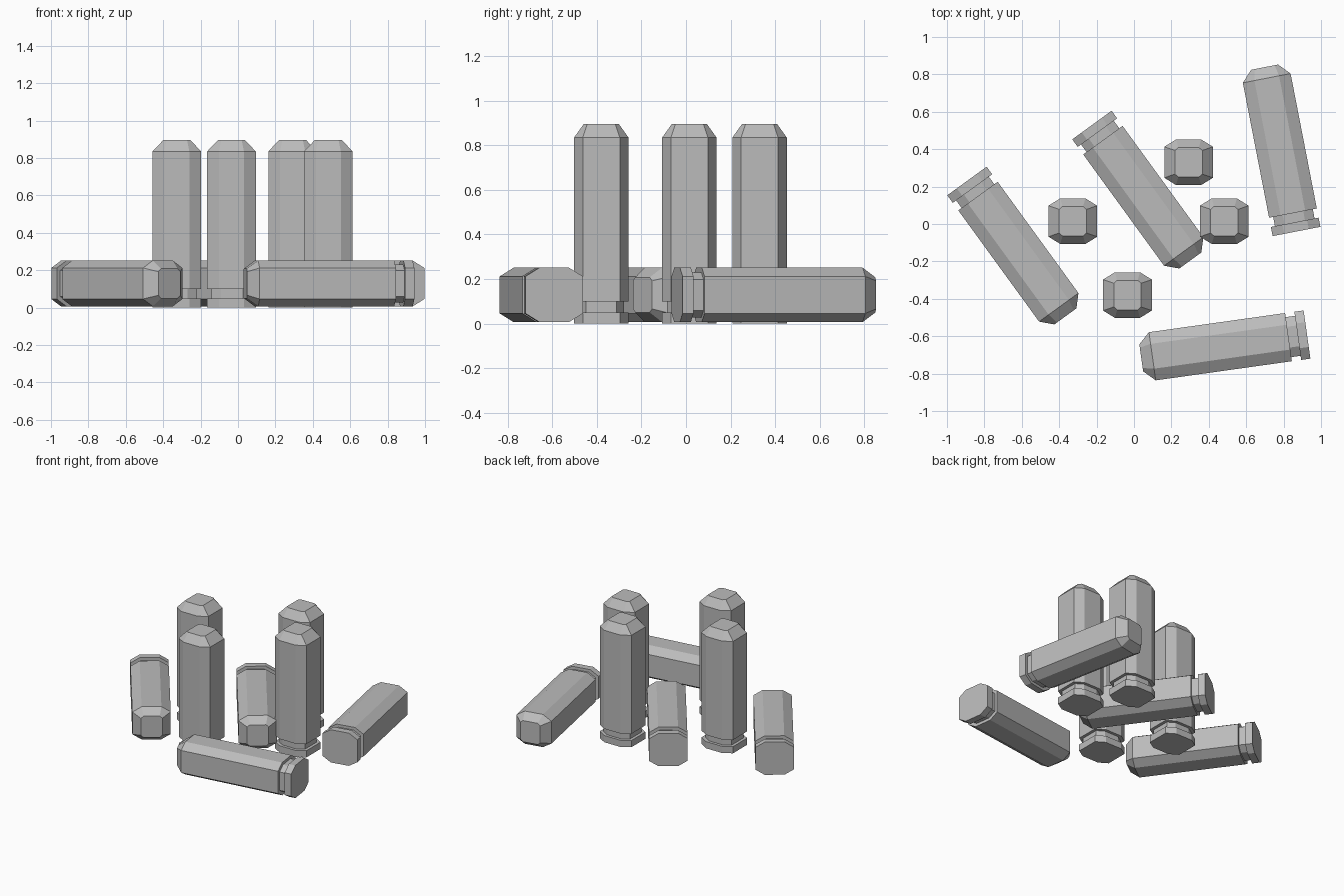
import bpy, bmesh
from math import radians, pi
from mathutils import Matrix, Vector

cube = bpy.data.objects.get("Cube")
if cube:
    bpy.data.objects.remove(cube, do_unlink=True)

metal = bpy.data.materials.new("plain grey")
metal.use_nodes = True
GREY = (0.5, 0.5, 0.5, 1)
metal.diffuse_color = GREY
metal.node_tree.nodes["Principled BSDF"].inputs["Base Color"].default_value = GREY


def octagon(hx, hy, fx, fy):
    """Corner points from half sizes and half lengths of the flat sides."""
    quarter = [(hx, fy), (fx, hy)]
    half = quarter + [(-x, y) for x, y in reversed(quarter)]
    return half + [(-x, -y) for x, y in half]


WIDE = octagon(0.13, 0.122, 0.067, 0.083)
NECK = octagon(0.108, 0.101, 0.056, 0.069)
TIP = octagon(0.073, 0.079, 0.055, 0.063)

# Rim, groove, straight body and chamfered tip, from base to top
RINGS = [(0, WIDE), (0.05, WIDE), (0.05, NECK), (0.1, NECK),
         (0.1, WIDE), (0.835, WIDE), (0.895, TIP)]


def shell_mesh():
    bm = bmesh.new()
    rings = [[bm.verts.new((x, y, z)) for x, y in pts] for z, pts in RINGS]
    for low, high in zip(rings, rings[1:]):
        for i in range(8):
            j = (i + 1) % 8
            bm.faces.new((low[i], low[j], high[j], high[i]))
    bm.faces.new(rings[0][::-1])
    bm.faces.new(rings[-1])
    bmesh.ops.recalc_face_normals(bm, faces=bm.faces)
    mesh = bpy.data.meshes.new("shell")
    bm.to_mesh(mesh)
    bm.free()
    mesh.materials.append(metal)
    return mesh


mesh = shell_mesh()


def place(name, matrix):
    obj = bpy.data.objects.new(name, mesh)
    bpy.context.collection.objects.link(obj)
    obj.matrix_world = matrix


# Standing shells
for name, x, y in [("back", 0.292, 0.33), ("right", -0.327, 0.015),
                   ("left", 0.483, 0.015), ("front", -0.035, -0.38)]:
    place("standing_shell_" + name, Matrix.Translation((x, y, 0)))

# Lying shells: base centre and heading of the tip
for name, x, y, heading in [("right", -0.893, 0.23, -54), ("middle", -0.225, 0.529, -54),
                            ("left", 0.869, -0.04, 101), ("front", 0.925, -0.591, 188)]:
    tip_over = Matrix.Rotation(pi / 2, 4, 'X')
    turn = Matrix.Rotation(radians(heading) + pi / 2, 4, 'Z')
    place("lying_shell_" + name, Matrix.Translation(Vector((x, y, 0.129))) @ turn @ tip_over)
